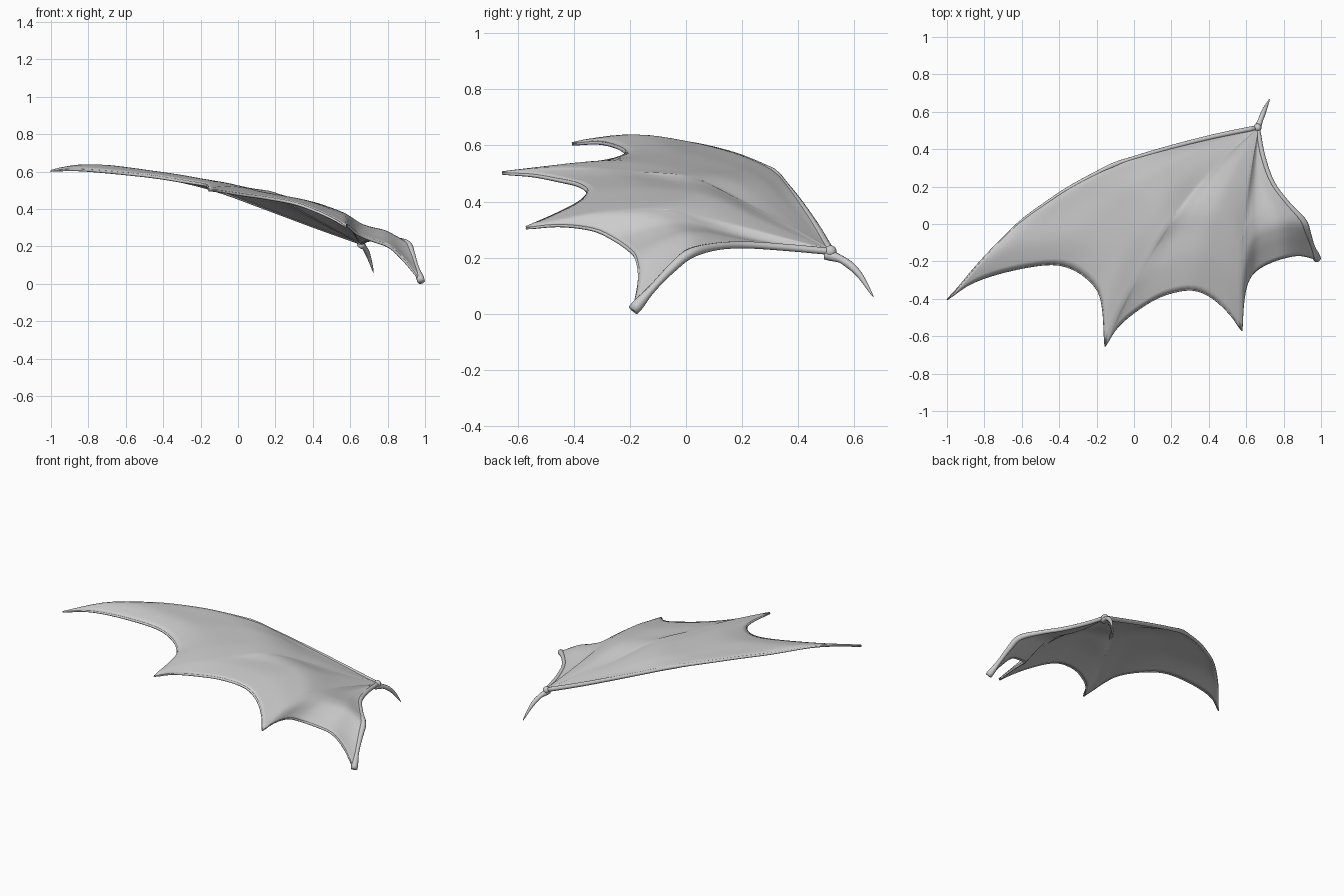
import bpy, bmesh, math
from mathutils import Vector

if "Cube" in bpy.data.objects:
    bpy.data.objects.remove(bpy.data.objects["Cube"])

hide = bpy.data.materials.new("grey hide")
hide.diffuse_color = (0.6, 0.6, 0.6, 1)
hide.use_nodes = True
hide.node_tree.nodes["Principled BSDF"].inputs["Base Color"].default_value = hide.diffuse_color

# Key points of the bones, all starting at the wrist
WRIST = (0.66, 0.515, 0.222)
FINGERS = [
    [WRIST, (0.43, 0.468, 0.303), (0.2, 0.41, 0.388), (-0.0, 0.352, 0.462), (-0.13, 0.306, 0.508),
     (-0.33, 0.203, 0.556), (-0.48, 0.105, 0.586), (-0.62, 0.0, 0.608), (-0.81, -0.19, 0.632),
     (-0.94, -0.34, 0.618), (-1.0, -0.405, 0.605)],
    [WRIST, (0.5, 0.37, 0.306), (0.36, 0.225, 0.382), (0.2, 0.02, 0.48), (0.08, -0.17, 0.5),
     (-0.03, -0.37, 0.515), (-0.11, -0.53, 0.513), (-0.155, -0.655, 0.501)],
    [WRIST, (0.63, 0.35, 0.266), (0.605, 0.17, 0.312), (0.585, 0.0, 0.353), (0.57, -0.11, 0.371),
     (0.57, -0.3, 0.357), (0.572, -0.45, 0.33), (0.576, -0.57, 0.306)],
]
ARM = [WRIST, (0.69, 0.36, 0.236), (0.74, 0.22, 0.245), (0.82, 0.11, 0.24), (0.905, 0.015, 0.215),
       (0.93, -0.05, 0.163), (0.953, -0.12, 0.09), (0.98, -0.188, 0.013)]
THUMB = [(0.655, 0.5, 0.212), (0.678, 0.56, 0.19), (0.7, 0.615, 0.143), (0.725, 0.668, 0.06)]

# Scalloped trailing edges, from each bone tip to the next
EDGES = [
    [FINGERS[0][-1], (-0.87, -0.315, 0.611), (-0.68, -0.25, 0.598), (-0.45, -0.212, 0.574),
     (-0.31, -0.245, 0.552), (-0.2, -0.34, 0.534), (-0.165, -0.45, 0.525), FINGERS[1][-1]],
    [FINGERS[1][-1], (-0.09, -0.55, 0.495), (0.02, -0.455, 0.478), (0.15, -0.38, 0.46),
     (0.3, -0.348, 0.432), (0.41, -0.385, 0.393), (0.51, -0.475, 0.347), FINGERS[2][-1]],
    [FINGERS[2][-1], (0.58, -0.45, 0.317), (0.598, -0.33, 0.303), (0.64, -0.255, 0.268),
     (0.72, -0.205, 0.234), (0.81, -0.175, 0.2), (0.89, -0.165, 0.125), ARM[-1]],
]


def sample(points, n):
    """n + 1 evenly spaced points on a smooth curve through the given points"""
    p = [Vector(q) for q in points]
    p = [2 * p[0] - p[1]] + p + [2 * p[-1] - p[-2]]
    fine = []
    for a, b, c, d in zip(p, p[1:], p[2:], p[3:]):
        for k in range(12):
            t = k / 12
            fine.append(0.5 * (2 * b + (c - a) * t + (2 * a - 5 * b + 4 * c - d) * t * t
                               + (3 * b - a - 3 * c + d) * t ** 3))
    fine.append(p[-2])
    dist = [0]
    for a, b in zip(fine, fine[1:]):
        dist.append(dist[-1] + (b - a).length)
    out, j = [], 0
    for i in range(n + 1):
        d = dist[-1] * i / n
        while j < len(fine) - 2 and dist[j + 1] < d:
            j += 1
        out.append(fine[j].lerp(fine[j + 1], (d - dist[j]) / (dist[j + 1] - dist[j])))
    return out


def finish(name, bm):
    bmesh.ops.recalc_face_normals(bm, faces=bm.faces)
    for f in bm.faces:
        f.smooth = True
    mesh = bpy.data.meshes.new(name)
    bm.to_mesh(mesh)
    bm.free()
    mesh.materials.append(hide)
    ob = bpy.data.objects.new(name, mesh)
    bpy.context.collection.objects.link(ob)
    return ob


def bone(name, points, radius, n=28, sides=10, drop=0.0):
    """Round bone whose thickness follows radius(t), sunk by drop"""
    path = sample(points, n)
    bm = bmesh.new()
    rings = []
    for i, c in enumerate(path):
        tangent = (path[min(i + 1, n)] - path[max(i - 1, 0)]).normalized()
        side = tangent.cross(Vector((0, 0, 1))).normalized()
        up = side.cross(tangent)
        r = radius(i / n)
        rings.append([bm.verts.new(c - up * drop + r * (side * math.cos(a) + up * math.sin(a)))
                      for a in (2 * math.pi * k / sides for k in range(sides))])
    for a, b in zip(rings, rings[1:]):
        for k in range(sides):
            bm.faces.new((a[k], a[(k + 1) % sides], b[(k + 1) % sides], b[k]))
    bm.faces.new(rings[0])
    bm.faces.new(rings[-1])
    return finish(name, bm)


def bump(t, at, width):
    return math.exp(-((t - at) / width) ** 2)


# Skin: one curved patch between each pair of neighbouring bones
N, M = 32, 24
bm = bmesh.new()
spars = [sample(f, N) for f in FINGERS] + [sample(ARM, N)]
for a, b, edge, sag, power in zip(spars, spars[1:], EDGES, (0.02, 0.012, 0.034), (1.6, 1.4, 1.8)):
    rim = sample(edge, M)
    grid = []
    for i in range(N + 1):
        t = i / N
        row = []
        for j in range(M + 1):
            s = j / M
            p = a[i].lerp(b[i], s) + t ** power * (rim[j] - a[N].lerp(b[N], s))
            p.z -= sag * math.sin(math.pi * s) * math.sin(math.pi * t)
            row.append(bm.verts.new(p))
        grid.append(row)
    for i in range(N):
        for j in range(M):
            bm.faces.new((grid[i][j], grid[i + 1][j], grid[i + 1][j + 1], grid[i][j + 1]))
bmesh.ops.remove_doubles(bm, verts=bm.verts, dist=0.0005)
skin = finish("wing_skin", bm)
thick = skin.modifiers.new("thickness", 'SOLIDIFY')
thick.thickness = 0.014
thick.offset = 0

# Rounded rim along each trailing edge, turned slightly under the skin
for k, edge in enumerate(EDGES):
    bone(f"trailing_rim_{k + 1}", edge, lambda t: 0.003 + 0.005 * math.sin(math.pi * t) ** 0.5,
         sides=8, drop=0.002)

# Finger bones: a round leading edge and two low ridges mostly sunk in the skin
for k, (pts, r, joint, drop) in enumerate(zip(FINGERS, (0.012, 0.008, 0.008), (0.42, 0.45, 0.55),
                                              (0.0, 0.002, 0.002))):
    bone(f"finger_bone_{k + 1}", pts,
         lambda t: 0.002 + r * (1 - t) ** 0.6 + 0.003 * bump(t, joint, 0.03), n=40, drop=drop)

# Arm with elbow and shoulder knobs, then the thumb claw
bone("arm_bone", ARM, lambda t: 0.013 + 0.005 * bump(t, 0.68, 0.12) + 0.008 * bump(t, 0.98, 0.06), n=40)
bone("thumb_claw", THUMB, lambda t: 0.001 + 0.019 * (1 - t) ** 0.7 - 0.003 * bump(t, 0.25, 0.1))

# Wrist knuckle
bm = bmesh.new()
bmesh.ops.create_uvsphere(bm, u_segments=14, v_segments=10, radius=0.022)
bmesh.ops.translate(bm, verts=bm.verts, vec=WRIST)
finish("wrist_knuckle", bm)
